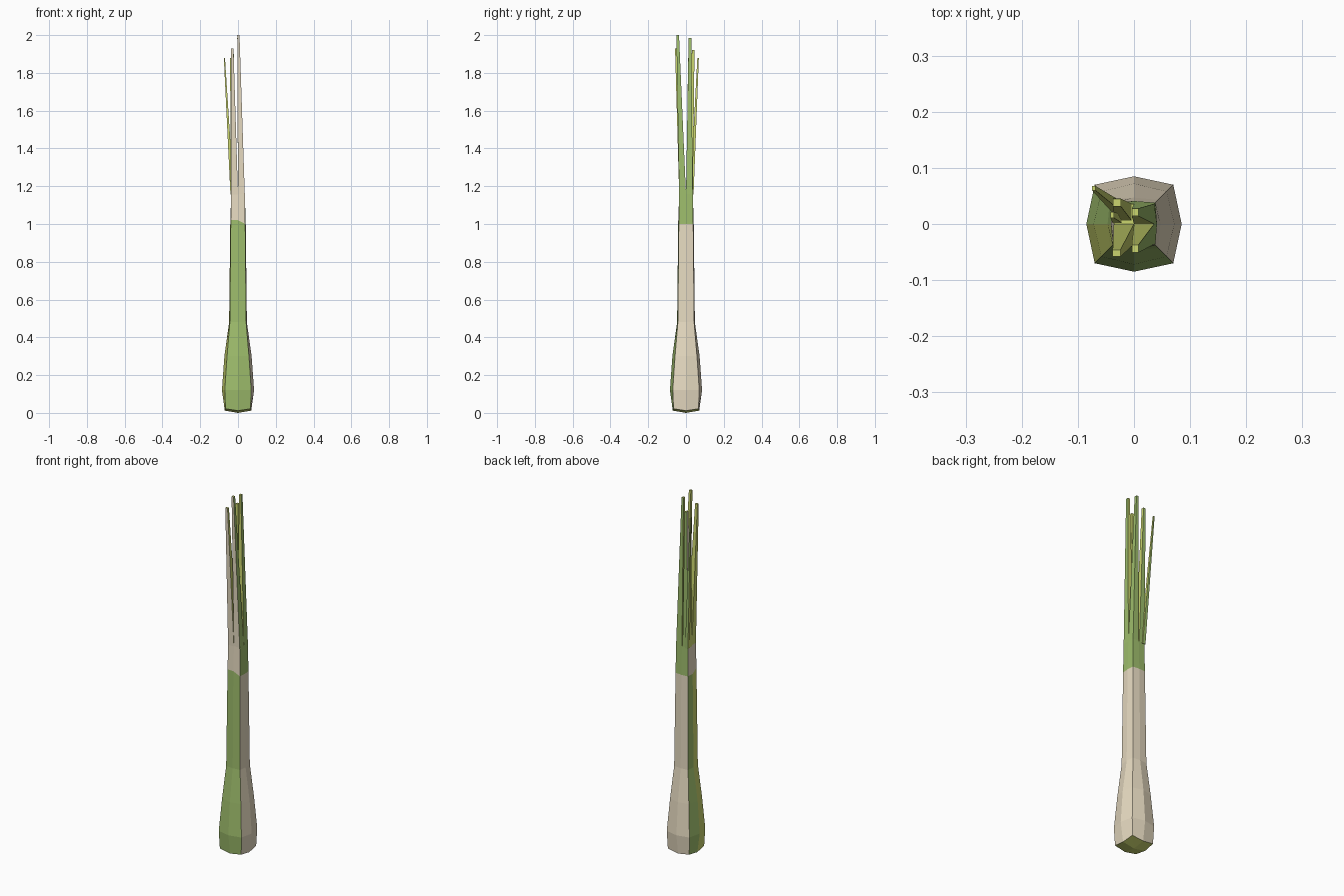
import bpy, bmesh, math

if "Cube" in bpy.data.objects:
    bpy.data.objects.remove(bpy.data.objects["Cube"])


def srgb(r, g, b):
    f = lambda c: (c / 255 / 12.92) if c < 10 else ((c / 255 + 0.055) / 1.055) ** 2.4
    return (f(r), f(g), f(b), 1)


def material(name, col):
    m = bpy.data.materials.new(name)
    m.diffuse_color = srgb(*col)
    m.use_nodes = True
    m.node_tree.nodes["Principled BSDF"].inputs["Base Color"].default_value = m.diffuse_color
    return m


GREEN, CREAM, OLIVE = 0, 1, 2
MATS = [material("leaf green", (158, 189, 108)),
        material("stalk cream", (233, 221, 195)),
        material("pale lime", (203, 214, 111))]


def finish(name, bm, rule):
    bmesh.ops.recalc_face_normals(bm, faces=bm.faces)
    bm.normal_update()
    for f in bm.faces:
        f.material_index = rule(f)
    me = bpy.data.meshes.new(name)
    bm.to_mesh(me)
    bm.free()
    for m in MATS:
        me.materials.append(m)
    ob = bpy.data.objects.new(name, me)
    bpy.context.collection.objects.link(ob)
    return ob


def side(f):
    # dominant horizontal facing direction
    n = f.normal
    if abs(n.x) > abs(n.y):
        return "right" if n.x > 0 else "left"
    return "back" if n.y > 0 else "front"


# Stalk: rounded-square rings (z, corner half width, side middle half width)
rings = [(0.022, 0.066, 0.070), (0.12, 0.070, 0.085), (0.30, 0.058, 0.072),
         (0.48, 0.043, 0.047), (1.00, 0.038, 0.041), (1.16, 0.036, 0.036)]
bm = bmesh.new()
loops = []
for i, (z, c, m) in enumerate(rings):
    pts = [(-c, -c), (0, -m), (c, -c), (m, 0), (c, c), (0, m), (-c, c), (-m, 0)]
    ring = []
    for k, (x, y) in enumerate(pts):
        dz = 0
        if i == 0 and k % 2:
            dz = -0.010
        if i == 4 and k in (0, 1):      # colour line sits higher in front
            dz = 0.02
        ring.append(bm.verts.new((x, y, z + dz)))
    loops.append(ring)
for a, b in zip(loops, loops[1:]):
    for k in range(8):
        j = (k + 1) % 8
        bm.faces.new((a[k], a[j], b[j], b[k]))
bm.faces.new(loops[-1])
root = bm.verts.new((0, 0, 0))
for k in range(8):
    bm.faces.new((loops[0][k], loops[0][(k + 1) % 8], root))


def stalk_rule(f):
    if abs(f.normal.z) > 0.6:
        return OLIVE
    s, c = side(f), f.calc_center_median()
    upper = c.z > 1.02
    if s in ("right", "back"):
        return GREEN if upper else CREAM
    if upper:
        return CREAM
    return OLIVE if s == "left" and c.y < 0 else GREEN


finish("stalk", bm, stalk_rule)


# Leaves: tapered four-sided blades; base rectangle to small tip rectangle.
# Colours are given for the front, right, back and left sides.
def leaf(name, base, z0, tip, z1, hx, hy, cols):
    bm = bmesh.new()
    x0, x1, y0, y1 = base
    tx, ty = tip
    low = [bm.verts.new((x, y, z0)) for x, y in
           ((x0, y0), (x1, y0), (x1, y1), (x0, y1))]
    top = [bm.verts.new((tx + sx * hx, ty + sy * hy, z1)) for sx, sy in
           ((-1, -1), (1, -1), (1, 1), (-1, 1))]
    for k in range(4):
        j = (k + 1) % 4
        bm.faces.new((low[k], low[j], top[j], top[k]))
    bm.faces.new(low)
    bm.faces.new(top)
    table = dict(zip(("front", "right", "back", "left"), cols))
    finish(name, bm, lambda f: OLIVE if abs(f.normal.z) > 0.8 else table[side(f)])


w = 0.036
G, C, O = GREEN, CREAM, OLIVE
leaf("front_right_leaf", (0, w, -w, 0), 1.155, (0.002, -0.044), 2.0,
     0.006, 0.007, (C, G, O, O))
leaf("front_left_leaf", (-w, 0, -w, 0), 1.155, (-0.031, -0.052), 1.93,
     0.007, 0.006, (C, O, O, O))
leaf("back_right_leaf", (0, w, 0, w), 1.155, (0.002, 0.021), 1.985,
     0.006, 0.007, (O, G, G, O))
leaf("back_left_leaf", (-w, -0.004, 0.006, w), 1.155, (-0.030, 0.038), 1.92,
     0.007, 0.007, (O, O, G, C))
leaf("outer_thin_leaf", (-0.040, -0.022, 0.022, 0.040), 1.155,
     (-0.072, 0.064), 1.88, 0.003, 0.004, (O, O, G, O))
leaf("inner_thin_leaf", (-0.038, -0.022, 0.002, 0.018), 1.155,
     (-0.039, 0.016), 1.88, 0.003, 0.005, (O, O, G, O))
